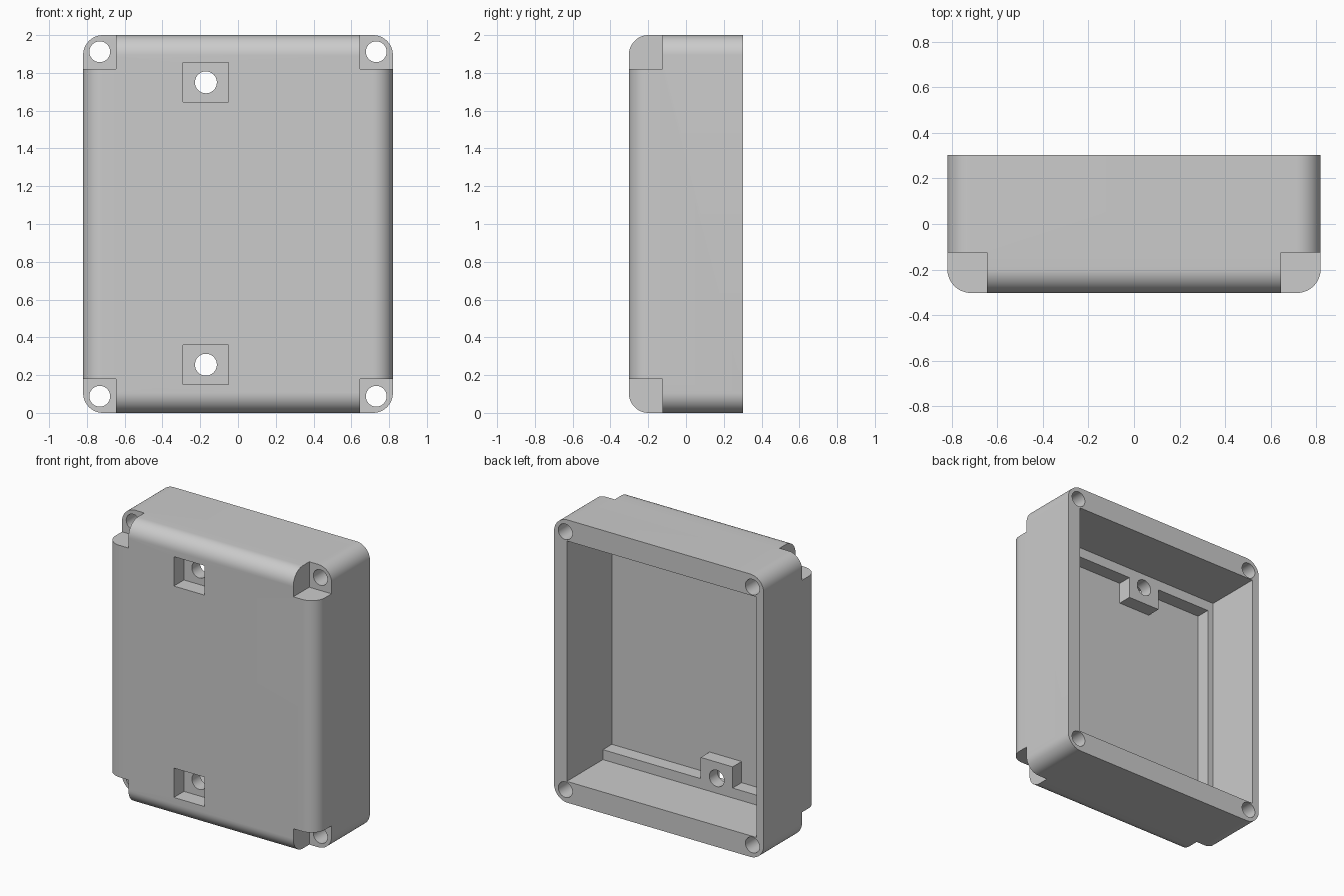
import bpy, bmesh, math
from mathutils import Matrix

cube = bpy.data.objects.get("Cube")
if cube:
    bpy.data.objects.remove(cube, do_unlink=True)

W, D, H = 0.82, 0.303, 2.0      # half width, half depth, height
R = 0.105                       # outer rounding

grey = bpy.data.materials.new("plain_grey")
grey.use_nodes = True
grey.diffuse_color = (0.6, 0.6, 0.6, 1)
grey.node_tree.nodes["Principled BSDF"].inputs["Base Color"].default_value = (0.6, 0.6, 0.6, 1)


def make_object(name, bm):
    bmesh.ops.recalc_face_normals(bm, faces=bm.faces)
    mesh = bpy.data.meshes.new(name)
    bm.to_mesh(mesh)
    bm.free()
    mesh.materials.append(grey)
    obj = bpy.data.objects.new(name, mesh)
    bpy.context.collection.objects.link(obj)
    return obj


def prism(name, points, y0, y1):
    """Extrude an x-z outline along y."""
    bm = bmesh.new()
    face = bm.faces.new([bm.verts.new((x, y0, z)) for x, z in points])
    new = bmesh.ops.extrude_face_region(bm, geom=[face])["geom"]
    verts = [v for v in new if isinstance(v, bmesh.types.BMVert)]
    bmesh.ops.translate(bm, vec=(0, y1 - y0, 0), verts=verts)
    return make_object(name, bm)


def box(name, x0, x1, y0, y1, z0, z1):
    return prism(name, [(x0, z0), (x1, z0), (x1, z1), (x0, z1)], y0, y1)


def cylinder(name, x, z, radius):
    bm = bmesh.new()
    bmesh.ops.create_cone(bm, cap_ends=True, segments=40, radius1=radius, radius2=radius, depth=1,
                          matrix=Matrix.Translation((x, 0, z)) @ Matrix.Rotation(math.pi / 2, 4, "X"))
    return make_object(name, bm)


# Outer shell: rounded at the front rim and the four long corners, square at the open back
shell = box("enclosure_shell", -W, W, -D, D, 0, H)
bm = bmesh.new()
bm.from_mesh(shell.data)
edges = [e for e in bm.edges if not all(v.co.y > 0 for v in e.verts)]
bmesh.ops.bevel(bm, geom=edges, offset=R, segments=12, profile=0.5, affect="EDGES")
bm.to_mesh(shell.data)
bm.free()

cutters = []

# Main cavity, open at the back
cutters.append(box("cavity_cutter", -0.765, 0.72, -0.1, 0.5, 0.15, H - 0.15))

# Recessed floor whose outline leaves a ledge and two screw bosses standing
fx, fz, bx0, bx1, bz = 0.72, 0.22, -0.295, -0.045, 0.37
low = [(-fx, fz), (bx0, fz), (bx0, bz), (bx1, bz), (bx1, fz), (fx, fz)]
outline = low + [(x, H - z) for x, z in reversed(low)]
cutters.append(prism("floor_cutter", outline, -0.2, 0.1))

# Front screw pockets with through holes
for z in (0.255, H - 0.25):
    cutters.append(box("pocket_cutter", -0.29, -0.05, -0.5, -0.19, z - 0.104, z + 0.104))
    cutters.append(cylinder("boss_hole_cutter", -0.17, z, 0.058))

# Corner notches with through holes
for s in (-1, 1):
    for top in (False, True):
        xs = sorted((s * 0.645, s * 1.0))
        zs = (H - 0.18, H + 0.2) if top else (-0.2, 0.18)
        cutters.append(box("notch_cutter", *xs, -0.5, -0.125, *zs))
        cutters.append(cylinder("corner_hole_cutter", s * 0.732, H - 0.088 if top else 0.088, 0.055))

for c in cutters:
    c.hide_render = True
    mod = shell.modifiers.new("cut", "BOOLEAN")
    mod.operation = "DIFFERENCE"
    mod.solver = "EXACT"
    mod.object = c

# Bake the cuts and drop the cutters
bpy.context.view_layer.update()
result = bpy.data.meshes.new_from_object(shell.evaluated_get(bpy.context.evaluated_depsgraph_get()))
shell.modifiers.clear()
shell.data = result
result.materials.clear()
result.materials.append(grey)
for poly in result.polygons:
    poly.material_index = 0
for c in cutters:
    bpy.data.objects.remove(c, do_unlink=True)

bpy.ops.object.select_all(action="DESELECT")
shell.select_set(True)
bpy.context.view_layer.objects.active = shell
bpy.ops.object.shade_smooth_by_angle(angle=math.radians(30))
